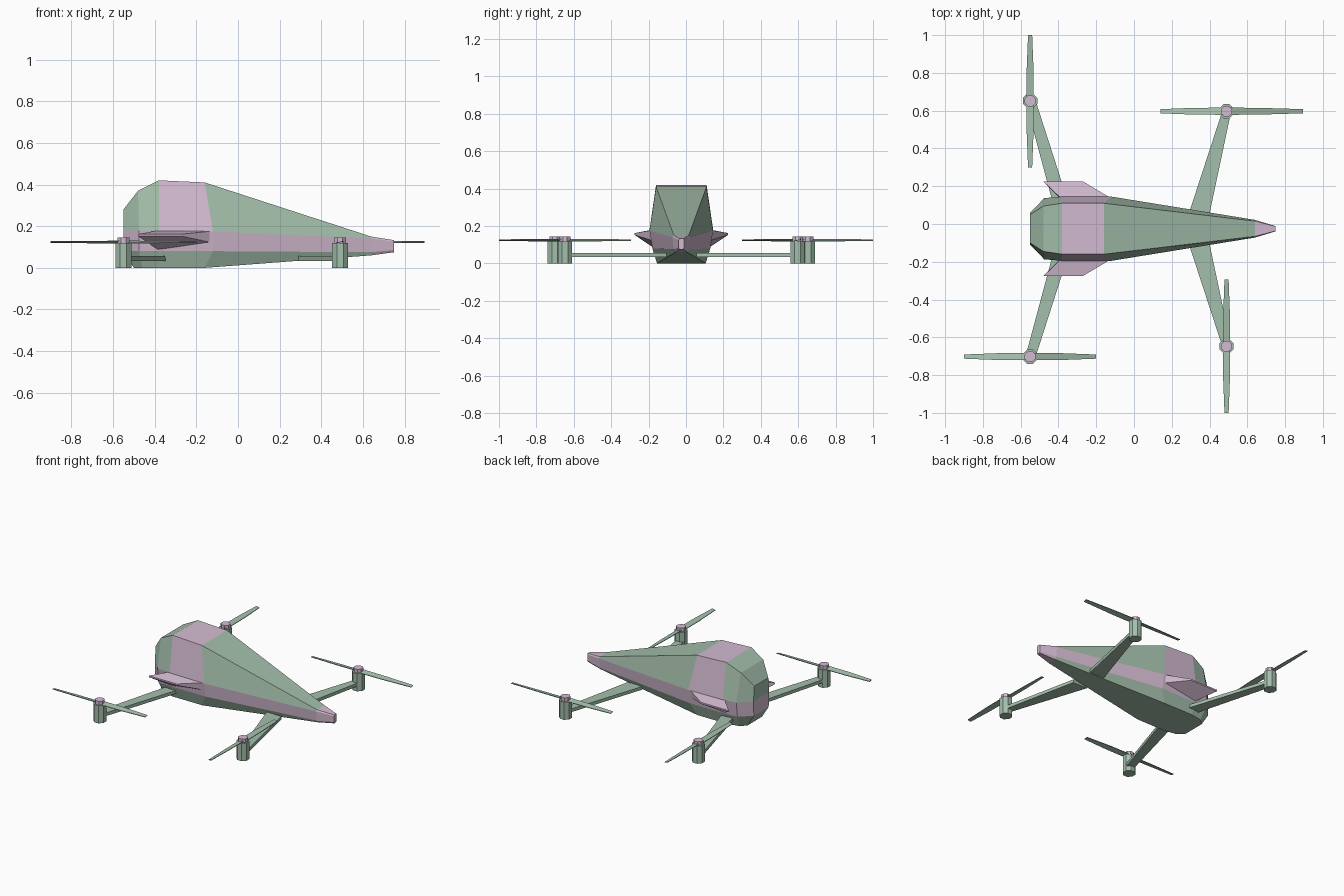
import bpy, bmesh, math
from mathutils import Matrix, Vector

if "Cube" in bpy.data.objects:
    bpy.data.objects.remove(bpy.data.objects["Cube"])

CY = -0.025  # centreline of the craft


def material(name, rgb):
    m = bpy.data.materials.new(name)
    m.diffuse_color = (*rgb, 1)
    m.use_nodes = True
    m.node_tree.nodes["Principled BSDF"].inputs["Base Color"].default_value = m.diffuse_color
    return m


GREEN = material("sage_green", (0.37, 0.52, 0.41))
PINK = material("pale_mauve", (0.66, 0.50, 0.645))


def make(name, verts, faces, mats, rule=None):
    me = bpy.data.meshes.new(name)
    me.from_pydata(verts, [], faces)
    for m in mats:
        me.materials.append(m)
    if rule:
        for i, p in enumerate(me.polygons):
            p.material_index = rule[i]
    bm = bmesh.new()
    bm.from_mesh(me)
    bmesh.ops.recalc_face_normals(bm, faces=bm.faces)
    bm.to_mesh(me)
    bm.free()
    ob = bpy.data.objects.new(name, me)
    bpy.context.collection.objects.link(ob)
    return ob


def prism(name, bottom, top, mat):
    """Solid between two matching outlines."""
    n = len(bottom)
    faces = [tuple(range(n)), tuple(range(n, 2 * n))]
    faces += [(i, (i + 1) % n, n + (i + 1) % n, n + i) for i in range(n)]
    return make(name, list(bottom) + list(top), faces, [mat])


# Hull stations: (x, half width, z) at keel, belt bottom, belt top and roof
stations = [
    [(-0.50, 0.08, 0.00), (-0.55, 0.08, 0.08), (-0.55, 0.085, 0.18), (-0.55, 0.075, 0.28)],
    [(-0.46, 0.115, 0.00), (-0.475, 0.15, 0.08), (-0.475, 0.162, 0.18), (-0.48, 0.12, 0.37)],
    [(-0.38, 0.13, 0.00), (-0.38, 0.155, 0.08), (-0.38, 0.17, 0.18), (-0.38, 0.135, 0.42)],
    [(-0.16, 0.13, 0.00), (-0.12, 0.155, 0.08), (-0.12, 0.17, 0.175), (-0.16, 0.135, 0.41)],
    [(0.64, 0.03, 0.06), (0.64, 0.042, 0.075), (0.64, 0.047, 0.14), (0.64, 0.04, 0.15)],
    [(0.75, 0.011, 0.075), (0.75, 0.014, 0.085), (0.75, 0.014, 0.125), (0.75, 0.012, 0.133)],
]
verts, faces, rule = [], [], []
for st in stations:
    verts += [(x, CY + h, z) for x, h, z in st]
    verts += [(x, CY - h, z) for x, h, z in reversed(st)]
for s in range(len(stations) - 1):
    for k in range(8):
        a, b = s * 8 + k, s * 8 + (k + 1) % 8
        faces.append((a, b, b + 8, a + 8))
        belt = k in (1, 5)
        band = s == 2 and k in (2, 3, 4)
        rule.append(int(belt or band or s == 4))
# tail and nose closing strips, belt colour carried round the tail
for o in (0, 40):
    for k in range(3):
        faces.append((o + k, o + k + 1, o + 6 - k, o + 7 - k))
        rule.append(int(k == 1 or o == 40))
make("hull", verts, faces, [GREEN, PINK], rule)

for s, side in ((1, "left"), (-1, "right")):
    # Side fins: wedge from the belt out to a thin tip
    top = [(-0.38, 0.155, 0.18), (-0.11, 0.155, 0.178), (-0.27, 0.25, 0.162), (-0.48, 0.25, 0.162)]
    low = [(-0.38, 0.15, 0.085), (-0.12, 0.15, 0.12), (-0.27, 0.25, 0.152), (-0.48, 0.25, 0.152)]
    prism(side + "_fin", [(x, CY + s * y, z) for x, y, z in low],
          [(x, CY + s * y, z) for x, y, z in top], PINK)
    # Tapered arms, rear then front
    arms = {"rear": [(-0.42, 0.10), (-0.335, 0.10), (-0.515, 0.66), (-0.57, 0.66)],
            "front": [(0.29, 0.08), (0.40, 0.08), (0.51, 0.60), (0.46, 0.60)]}
    for end, pts in arms.items():
        prism(side + "_" + end + "_arm", [(x, CY + s * y, 0.034) for x, y in pts],
              [(x, CY + s * y, 0.056) for x, y in pts], GREEN)


def drum(name, x, y, z0, z1, r, mat):
    ring = [(x + r * math.cos(math.tau * (i + 0.5) / 8),
             y + r * math.sin(math.tau * (i + 0.5) / 8)) for i in range(8)]
    return prism(name, [(*p, z0) for p in ring], [(*p, z1) for p in ring], mat)


def blade(name, x, y, angle, length):
    """Thin tapered blade with a slight pitch."""
    outline = [(0, -0.019), (0.17, -0.018), (length, -0.011),
               (length, 0.011), (0.17, 0.018), (0, 0.019)]
    rot = Matrix.Translation((x, y, 0.124)) @ Matrix.Rotation(angle, 4, "Z")
    layers = [[rot @ Vector((u, v, 0.22 * v + dz)) for u, v in outline] for dz in (-0.002, 0.002)]
    return prism(name, layers[0], layers[1], GREEN)


# Motors and rotors: x, y, rotor direction, lengths of the two blades
motors = [("left_rear", -0.55, 0.652, 90, 0.348, 0.352),
          ("left_front", 0.49, 0.597, 0, 0.405, 0.35),
          ("right_rear", -0.55, -0.702, 0, 0.35, 0.35),
          ("right_front", 0.49, -0.647, 90, 0.352, 0.353)]
for name, x, y, ang, la, lb in motors:
    drum(name + "_motor", x, y, 0.0, 0.12, 0.041, GREEN)
    drum(name + "_rotor_cap", x, y, 0.118, 0.145, 0.031, PINK)
    blade(name + "_blade_a", x, y, math.radians(ang), la)
    blade(name + "_blade_b", x, y, math.radians(ang + 180), lb)
